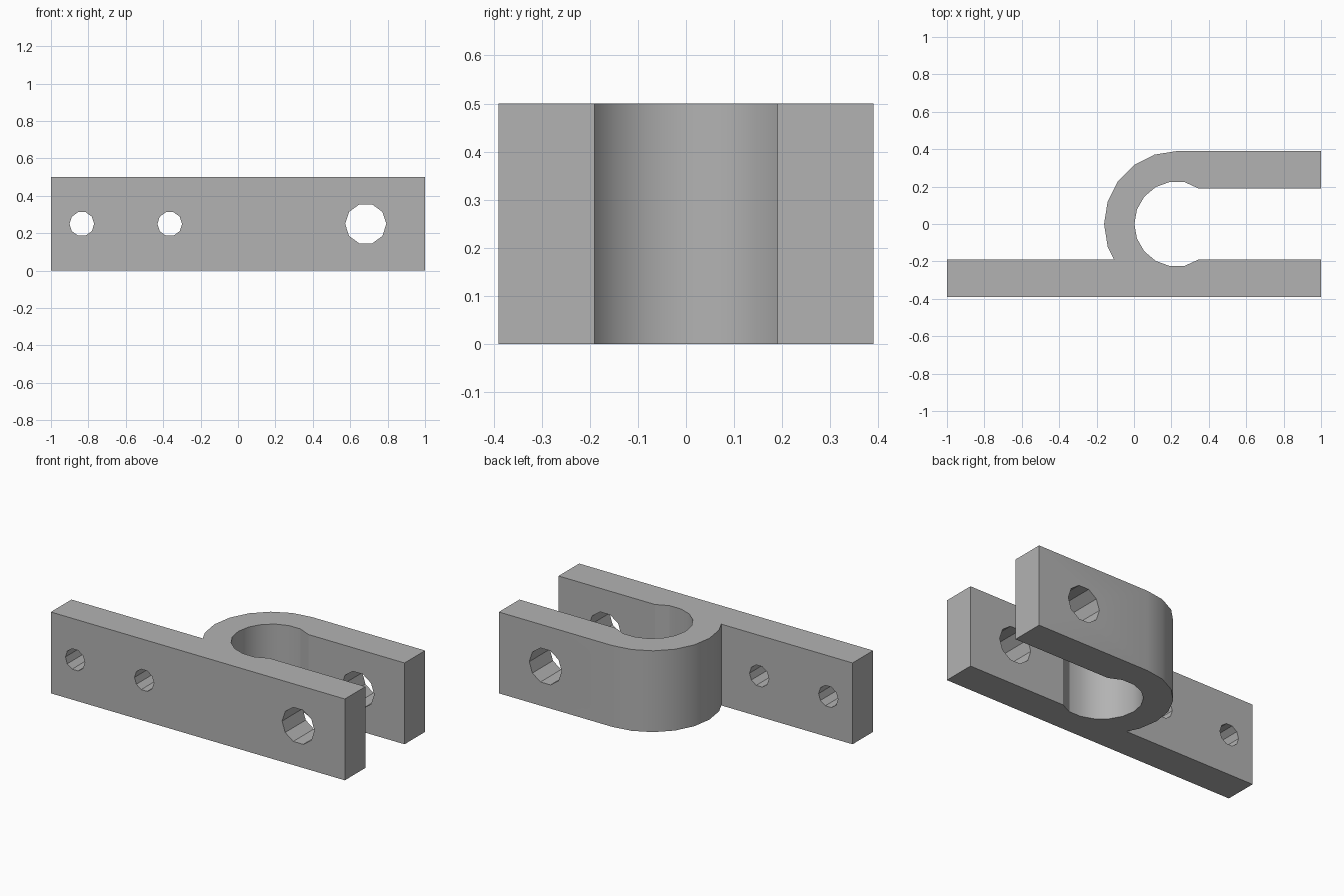
import bpy, bmesh
from math import cos, sin, pi, radians
from mathutils import Matrix

cube = bpy.data.objects.get("Cube")
if cube:
    bpy.data.objects.remove(cube, do_unlink=True)

HEIGHT = 0.5
OUTER, INNER = 0.39, 0.19      # arm faces, measured from the centre line
CENTRE, BORE = 0.23, 0.228     # centre of the bend and its inner radius

grey = bpy.data.materials.new("plain grey")
grey.use_nodes = True
COLOUR = (0.45, 0.45, 0.45, 1)
grey.diffuse_color = COLOUR
grey.node_tree.nodes["Principled BSDF"].inputs["Base Color"].default_value = COLOUR


def make_object(name, bm):
    bmesh.ops.recalc_face_normals(bm, faces=bm.faces)
    mesh = bpy.data.meshes.new(name)
    bm.to_mesh(mesh)
    bm.free()
    mesh.materials.append(grey)
    obj = bpy.data.objects.new(name, mesh)
    bpy.context.collection.objects.link(obj)
    return obj


def arc(radius, start, stop, step):
    return [(CENTRE + radius * cos(radians(a)), radius * sin(radians(a)))
            for a in range(start, stop, step)]


# Clevis outline: long front arm, round bend, short back arm, then the slot
profile = [(-1, -OUTER), (1, -OUTER), (1, -INNER), (0.345, -INNER)]
profile += arc(BORE, -80, -281, -20)
profile += [(0.345, INNER), (1, INNER), (1, OUTER)]
profile += arc(OUTER, 90, 199, 18)
profile += [(-0.107, -INNER), (-1, -INNER)]

bm = bmesh.new()
face = bm.faces.new([bm.verts.new((x, y, 0)) for x, y in profile])
extruded = bmesh.ops.extrude_face_region(bm, geom=[face])
top = [v for v in extruded["geom"] if isinstance(v, bmesh.types.BMVert)]
bmesh.ops.translate(bm, verts=top, vec=(0, 0, HEIGHT))
bracket = make_object("clevis_bracket", bm)

# Ten-sided through holes: two screw holes and one pin hole through both arms
bm = bmesh.new()
for x, radius in ((-0.835, 0.066), (-0.365, 0.066), (0.683, 0.11)):
    depth = 1.2 if x > 0 else 0.5
    y = 0 if x > 0 else -0.3
    place = Matrix.Translation((x, y, HEIGHT / 2)) @ Matrix.Rotation(pi / 2, 4, 'X')
    # vertices point sideways, flats face up and down
    place = place @ Matrix.Rotation(pi / 2, 4, 'Z')
    bmesh.ops.create_cone(bm, cap_ends=True, segments=10, radius1=radius,
                          radius2=radius, depth=depth, matrix=place)
cutter = make_object("hole_cutter", bm)
cutter.hide_render = True

bpy.ops.object.select_all(action='DESELECT')
bracket.select_set(True)
bpy.context.view_layer.objects.active = bracket
drill = bracket.modifiers.new("drill", 'BOOLEAN')
drill.operation = 'DIFFERENCE'
drill.solver = 'EXACT'
drill.object = cutter
bpy.ops.object.modifier_apply(modifier=drill.name)
bpy.data.objects.remove(cutter, do_unlink=True)

# Smooth bend, crisp corners
bpy.ops.object.shade_smooth_by_angle(angle=radians(22))
